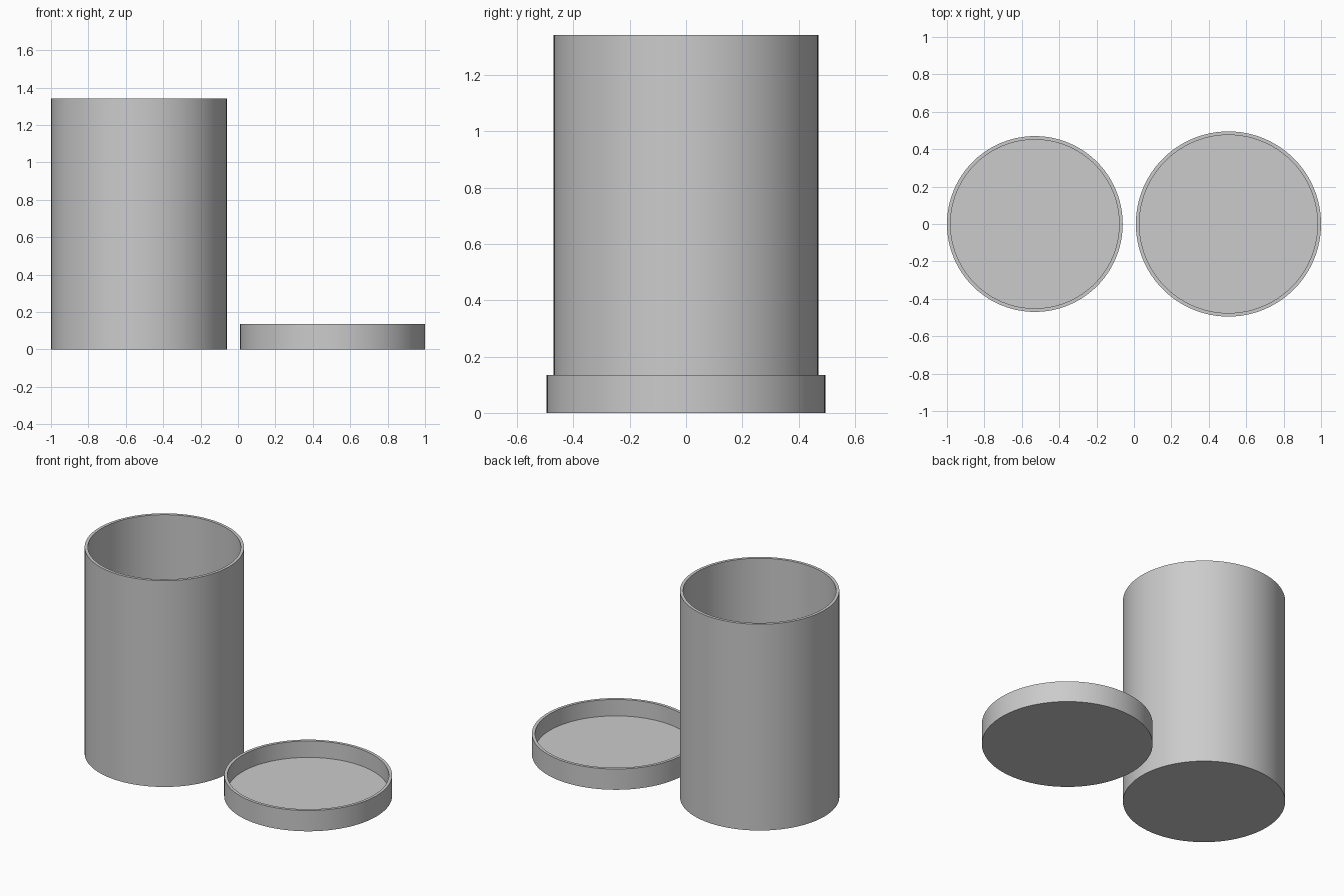
import bpy
import bmesh
import math

cube = bpy.data.objects.get("Cube")
if cube:
    bpy.data.objects.remove(cube, do_unlink=True)

grey = bpy.data.materials.new("plain grey")
grey.use_nodes = True
COLOUR = (0.6, 0.6, 0.6, 1)
grey.diffuse_color = COLOUR
grey.node_tree.nodes["Principled BSDF"].inputs["Base Color"].default_value = COLOUR

WALL = 0.019
FLOOR = 0.028
SIDES = 96


def open_cup(name, x, radius, height):
    """Round cup with a flat floor and an even wall, open at the top."""
    inner = radius - WALL
    profile = [(radius, 0), (radius, height), (inner, height), (inner, FLOOR)]
    bm = bmesh.new()
    rings = []
    for r, z in profile:
        ring = []
        for i in range(SIDES):
            a = math.tau * i / SIDES
            ring.append(bm.verts.new((r * math.cos(a), r * math.sin(a), z)))
        rings.append(ring)
    for low, high in zip(rings, rings[1:]):
        for i in range(SIDES):
            j = (i + 1) % SIDES
            bm.faces.new((low[i], low[j], high[j], high[i]))
    bm.faces.new(rings[0][::-1])   # underside
    bm.faces.new(rings[-1])        # inside floor
    mesh = bpy.data.meshes.new(name)
    bm.to_mesh(mesh)
    bm.free()
    mesh.materials.append(grey)
    obj = bpy.data.objects.new(name, mesh)
    obj.location.x = x
    bpy.context.collection.objects.link(obj)
    bpy.ops.object.select_all(action="DESELECT")
    obj.select_set(True)
    bpy.context.view_layer.objects.active = obj
    bpy.ops.object.shade_smooth_by_angle(angle=math.radians(30))


# Tall container and its lid lying upturned beside it
open_cup("container", -0.53, 0.47, 1.342)
open_cup("lid", 0.505, 0.495, 0.135)
